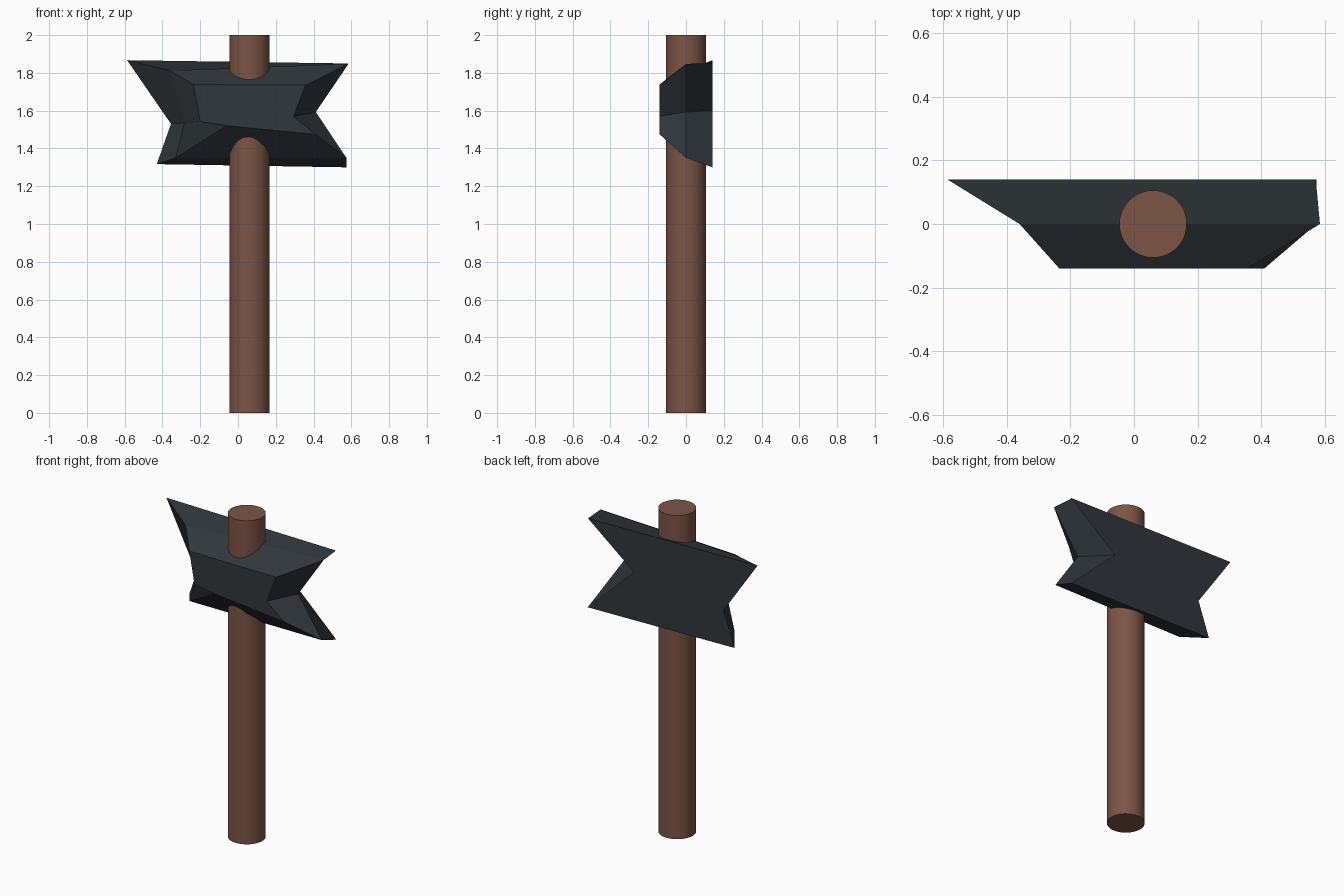
import bpy, bmesh

if "Cube" in bpy.data.objects:
    bpy.data.objects.remove(bpy.data.objects["Cube"])


def material(name, rgb):
    m = bpy.data.materials.new(name)
    m.diffuse_color = (*rgb, 1)
    m.use_nodes = True
    m.node_tree.nodes["Principled BSDF"].inputs["Base Color"].default_value = m.diffuse_color
    return m


# Handle: smooth round shaft running through the head
bpy.ops.mesh.primitive_cylinder_add(vertices=48, radius=0.106, depth=2, location=(0.06, 0, 1))
handle = bpy.context.object
handle.name = "handle"
handle.data.materials.append(material("brown_wood", (0.20, 0.09, 0.06)))
bpy.ops.object.shade_smooth_by_angle()

# Head: notched outline (x, z) at the front, middle and back, lofted along y
# Order: top left, top right, right notch, bottom right, bottom left, left notch
layers = [
    (-0.14, [(-0.235, 1.738), (0.357, 1.735), (0.294, 1.57),
             (0.41, 1.475), (-0.06, 1.52), (-0.20, 1.542)]),
    (0.0, [(-0.36, 1.812), (0.585, 1.848), (0.412, 1.593),
           (0.574, 1.35), (-0.33, 1.35), (-0.283, 1.535)]),
    (0.14, [(-0.587, 1.867), (0.572, 1.85), (0.257, 1.60),
            (0.574, 1.30), (-0.43, 1.317), (-0.355, 1.53)]),
]
bm = bmesh.new()
rings = [[bm.verts.new((x, y, z)) for x, z in outline] for y, outline in layers]
for a, b in zip(rings, rings[1:]):
    for i in range(6):
        j = (i + 1) % 6
        bm.faces.new((a[i], a[j], b[j], b[i]))
bm.faces.new(rings[0])
bm.faces.new(rings[-1])
bmesh.ops.recalc_face_normals(bm, faces=bm.faces)
mesh = bpy.data.meshes.new("head")
bm.to_mesh(mesh)
bm.free()
mesh.materials.append(material("dark_stone", (0.03, 0.038, 0.045)))
head = bpy.data.objects.new("head", mesh)
bpy.context.collection.objects.link(head)
